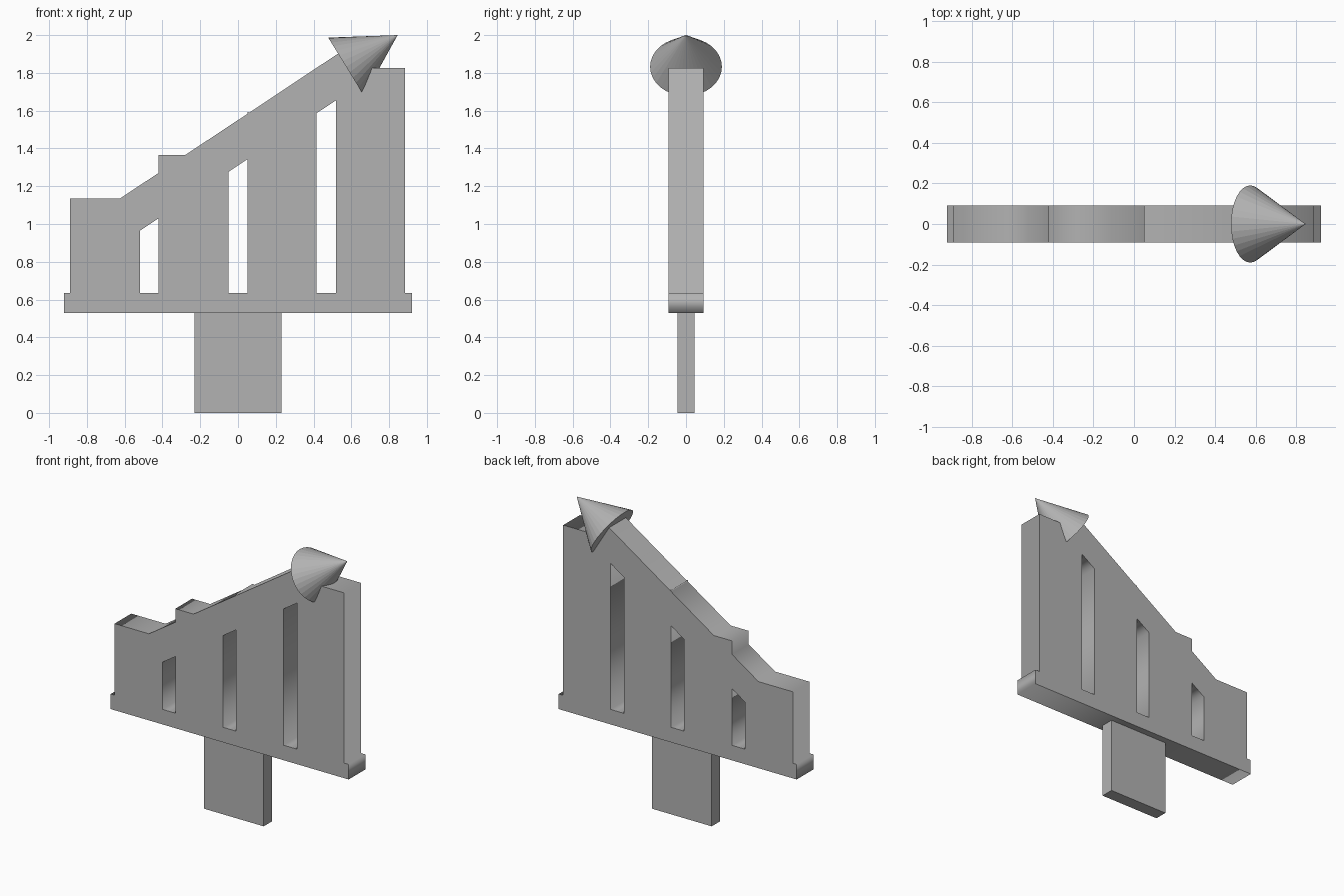
import bpy
import math
from mathutils import Matrix, Vector

cube = bpy.data.objects.get("Cube")
if cube:
    bpy.data.objects.remove(cube, do_unlink=True)

grey = bpy.data.materials.new("plain grey")
grey.use_nodes = True
colour = (0.45, 0.45, 0.45, 1)
grey.diffuse_color = colour
grey.node_tree.nodes["Principled BSDF"].inputs["Base Color"].default_value = colour

HALF_DEPTH = 0.092
BAR_FOOT = 0.635


def slope_top(x):
    return 1.55 + 0.665 * x


def slope_under(x):
    return 1.31 + 0.665 * x


def panel(name, loops, half_depth):
    """Extrude filled x-z outlines; inner loops become openings."""
    curve = bpy.data.curves.new(name, "CURVE")
    curve.dimensions = "2D"
    curve.fill_mode = "BOTH"
    curve.extrude = half_depth
    for loop in loops:
        spline = curve.splines.new("POLY")
        spline.points.add(len(loop) - 1)
        for point, (x, z) in zip(spline.points, loop):
            point.co = (x, z, 0, 1)
        spline.use_cyclic_u = True
    obj = bpy.data.objects.new(name, curve)
    bpy.context.collection.objects.link(obj)
    bpy.ops.object.select_all(action="DESELECT")
    obj.select_set(True)
    bpy.context.view_layer.objects.active = obj
    bpy.ops.object.convert(target="MESH")
    obj = bpy.context.object
    obj.data.transform(Matrix.Rotation(math.pi / 2, 4, "X"))
    obj.data.materials.clear()
    obj.data.materials.append(grey)
    return obj


# Stepped bars, rising band and base plate as one outline
outline = [
    (-0.92, 0.53), (0.92, 0.53), (0.92, BAR_FOOT), (0.885, BAR_FOOT),
    (0.885, 1.825), (0.6, 1.825), (0.55, slope_top(0.55)),
    (0.06, slope_top(0.06)), (0.05, 1.595), (0.05, slope_top(0.05)),
    (-0.28, 1.365), (-0.42, 1.365), (-0.42, slope_top(-0.42)),
    (-0.625, 1.135), (-0.89, 1.135), (-0.89, BAR_FOOT), (-0.92, BAR_FOOT),
]
# Gaps between the bars, capped by the sloping band
gaps = [
    [(a, BAR_FOOT), (a, slope_under(a)), (b, slope_under(b)), (b, BAR_FOOT)]
    for a, b in ((-0.52, -0.42), (-0.05, 0.05), (0.415, 0.52))
]
panel("bar_chart", [outline] + gaps, HALF_DEPTH)

# Mounting tab below the base plate
bpy.ops.mesh.primitive_cube_add(size=1, location=(0, 0, 0.265))
tab = bpy.context.object
tab.name = "mounting_tab"
tab.scale = (0.46, 0.09, 0.53)
tab.data.materials.append(grey)

# Arrow head aligned with the band
base = Vector((0.5725, 0, 1.8325))
tip = Vector((0.845, 0, 2.0))
axis = tip - base
bpy.ops.mesh.primitive_cone_add(vertices=32, radius1=0.181, radius2=0, depth=axis.length)
head = bpy.context.object
head.name = "arrow_head"
head.location = (base + tip) / 2
head.rotation_euler = (0, math.atan2(axis.x, axis.z), 0)
head.scale = (1, 1.05, 1)
head.data.materials.append(grey)
